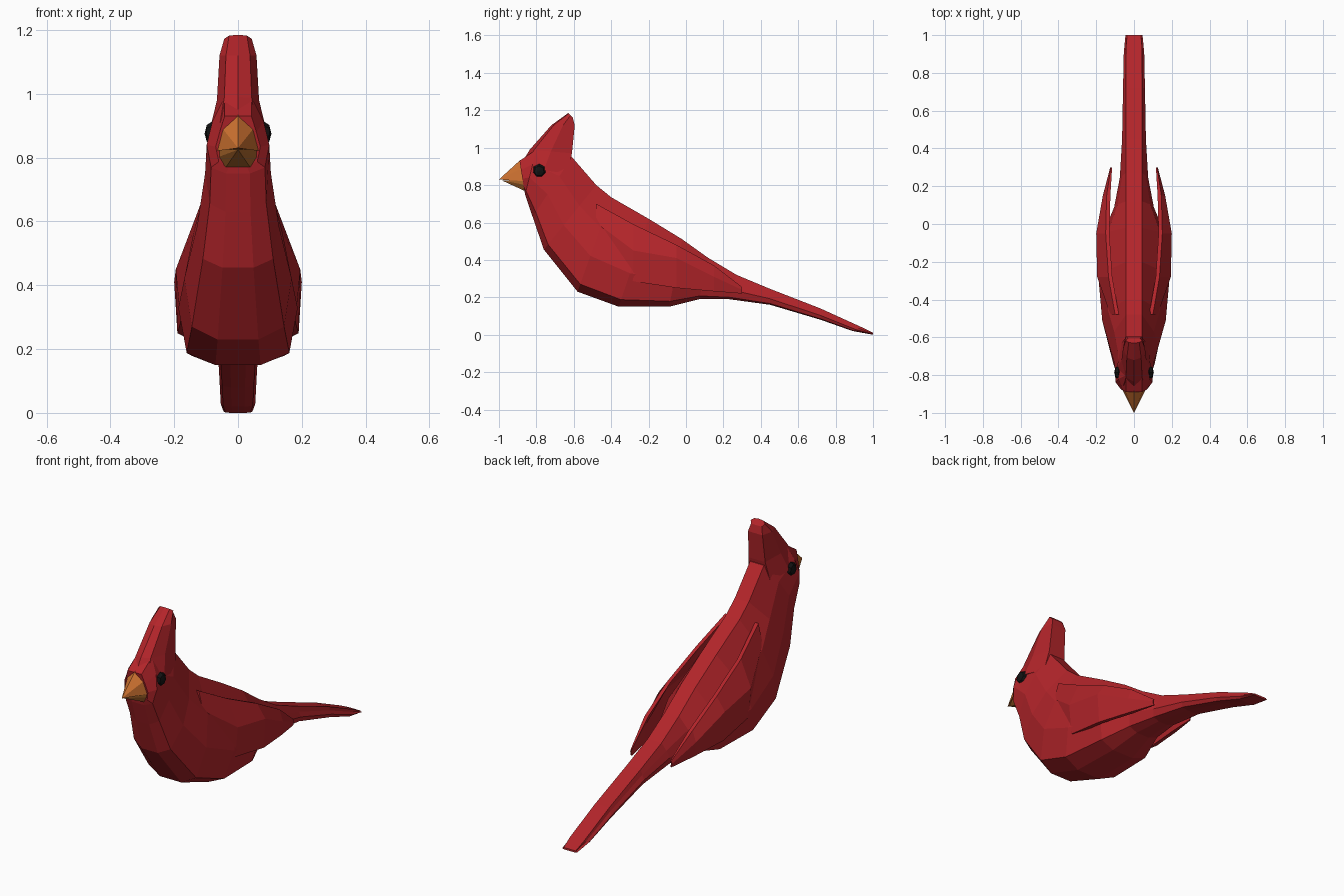
import bpy, bmesh
from mathutils import Vector

if "Cube" in bpy.data.objects:
    bpy.data.objects.remove(bpy.data.objects["Cube"])


def material(name, rgb):
    m = bpy.data.materials.new(name)
    m.diffuse_color = (*rgb, 1)
    m.use_nodes = True
    m.node_tree.nodes["Principled BSDF"].inputs["Base Color"].default_value = m.diffuse_color
    return m


RED = material("red", (0.45, 0.018, 0.023))
ORANGE = material("orange", (0.62, 0.17, 0.03))
BROWN = material("dark_orange", (0.42, 0.14, 0.025))
BLACK = material("black", (0.006, 0.006, 0.006))


def finish(bm, name, mat):
    bmesh.ops.recalc_face_normals(bm, faces=bm.faces)
    mesh = bpy.data.meshes.new(name)
    bm.to_mesh(mesh)
    bm.free()
    mesh.materials.append(mat)
    ob = bpy.data.objects.new(name, mesh)
    bpy.context.collection.objects.link(ob)
    return ob


def loft(name, mat, rings, half, rim=None):
    """Skin symmetric rings (y0, z0, y1, z1, half width).
    half lists (width fraction, position from point 0 to point 1)."""
    bm = bmesh.new()
    loops = []
    for y0, z0, y1, z1, w in rings:
        right = []
        for f, t in half:
            x = min(rim, f * w) if rim and t == 0 else f * w
            right.append((x, y0 + (y1 - y0) * t, z0 + (z1 - z0) * t))
        left = [(-x, y, z) for x, y, z in reversed(right) if x > 0]
        loops.append([bm.verts.new(c) for c in right + left])
    n = len(loops[0])
    for a, b in zip(loops, loops[1:]):
        for i in range(n):
            j = (i + 1) % n
            bm.faces.new((a[i], a[j], b[j], b[i]))
    bm.faces.new(loops[0])
    bm.faces.new(loops[-1])
    return finish(bm, name, mat)


# Head, body and tail in one skin: back point, belly point, half width
loft("body", RED, [
    (-0.89, 0.93, -0.865, 0.775, 0.07),
    (-0.80, 0.99, -0.86, 0.75, 0.098),
    (-0.61, 0.95, -0.82, 0.63, 0.103),
    (-0.48, 0.80, -0.76, 0.455, 0.128),
    (-0.40, 0.735, -0.58, 0.23, 0.168),
    (-0.20, 0.62, -0.36, 0.15, 0.187),
    (-0.02, 0.51, -0.09, 0.15, 0.168),
    (0.12, 0.41, 0.07, 0.19, 0.105),
    (0.27, 0.32, 0.23, 0.19, 0.075),
    (0.45, 0.245, 0.45, 0.16, 0.063),
    (0.72, 0.14, 0.72, 0.08, 0.058),
    (0.94, 0.04, 0.89, 0.02, 0.054),
    (1.0, 0.01, 1.0, 0.0, 0.045),
], [(0.8, 0), (0.82, 0.32), (1, 0.62), (0.86, 0.92), (0.38, 1)], rim=0.042)

# Crest: front point, rear point, half width
loft("crest", RED, [
    (-0.89, 0.90, -0.63, 0.86, 0.09),
    (-0.835, 0.99, -0.61, 0.97, 0.066),
    (-0.72, 1.12, -0.595, 1.12, 0.058),
    (-0.63, 1.185, -0.605, 1.16, 0.043),
], [(0, 0), (0.65, 0.1), (1, 0.5), (0.75, 1)])


def beak(name, mat, base, tip):
    """Base outline mirrored about x = 0, drawn to a point."""
    bm = bmesh.new()
    pts = base + [(-x, y, z) for x, y, z in reversed(base) if x > 0]
    ring = [bm.verts.new(p) for p in pts]
    end = bm.verts.new(tip)
    bm.faces.new(ring)
    for a, b in zip(ring, ring[1:] + ring[:1]):
        bm.faces.new((a, b, end))
    finish(bm, name, mat)


beak("upper_beak", ORANGE,
     [(0, -0.885, 0.935), (0.052, -0.87, 0.895), (0.073, -0.855, 0.82),
      (0.04, -0.87, 0.825)], (0, -1.0, 0.83))
beak("lower_beak", BROWN,
     [(0.068, -0.855, 0.828), (0.066, -0.855, 0.80), (0.038, -0.865, 0.77)],
     (0, -0.985, 0.825))

# Wings: columns of upper, middle and lower points along y, solid and mirrored
WING = [
    (-0.48, (0.10, 0.70), (0.125, 0.60), (0.13, 0.50)),
    (-0.28, (0.135, 0.59), (0.195, 0.45), (0.18, 0.285)),
    (-0.05, (0.15, 0.48), (0.20, 0.41), (0.19, 0.25)),
    (0.15, (0.145, 0.37), (0.165, 0.31), (0.155, 0.232)),
    (0.30, (0.122, 0.255), (0.126, 0.24), (0.122, 0.22)),
]
bm = bmesh.new()
cols = [[bm.verts.new((x, y, z)) for x, z in pts] for y, *pts in WING]
inner = [[bm.verts.new((x - (0.006 if y > 0.2 else 0.02), y, z)) for x, z in pts]
         for y, *pts in WING]
for a, b, c, d in zip(cols, cols[1:], inner, inner[1:]):
    for i in range(2):
        bm.faces.new((a[i], a[i + 1], b[i + 1], b[i]))
        bm.faces.new((c[i], d[i], d[i + 1], c[i + 1]))
bmesh.ops.holes_fill(bm, edges=[], sides=0)
for a, b, c, d in zip(cols, cols[1:], inner, inner[1:]):
    for i in (0, 2):
        bm.faces.new((a[i], b[i], d[i], c[i]))
for a, b in ((cols[0], inner[0]), (cols[-1], inner[-1])):
    for i in range(2):
        bm.faces.new((a[i], a[i + 1], b[i + 1], b[i]))
wings = finish(bm, "wings", RED)
wings.modifiers.new("mirror", 'MIRROR').use_axis[0] = True

# Eyes: faceted, flattened balls set in the sides of the head
bm = bmesh.new()
bmesh.ops.create_uvsphere(bm, u_segments=7, v_segments=4, radius=0.038)
for v in bm.verts:
    v.co = Vector((v.co.z * 0.6 + 0.082, v.co.x - 0.785, v.co.y + 0.875))
eyes = finish(bm, "eyes", BLACK)
eyes.modifiers.new("mirror", 'MIRROR').use_axis[0] = True
